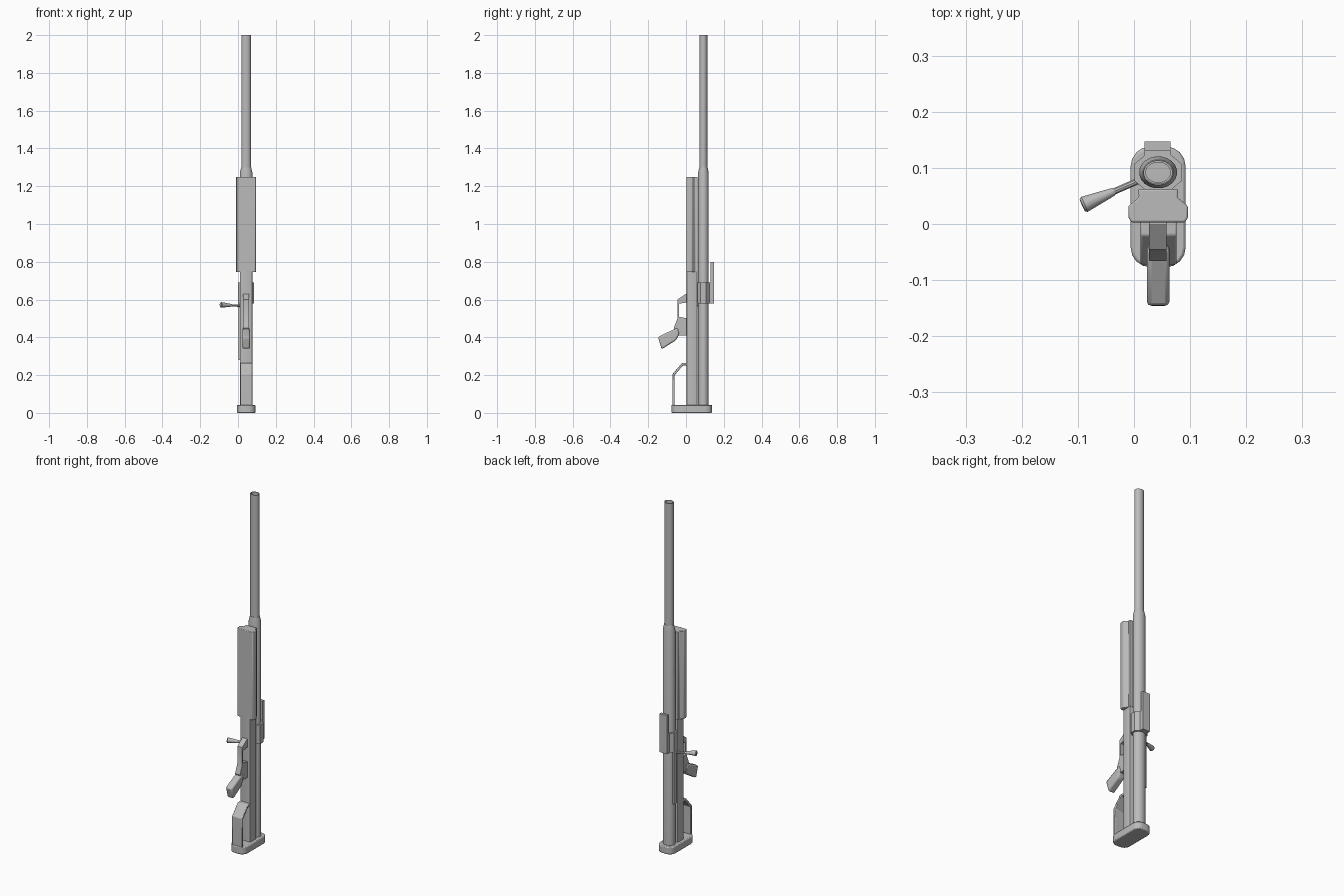
import bpy, bmesh, math
from mathutils import Vector

cube = bpy.data.objects.get("Cube")
if cube:
    bpy.data.objects.remove(cube, do_unlink=True)

GREY = (0.5, 0.5, 0.5, 1)
metal = bpy.data.materials.new("grey metal")
metal.use_nodes = True
metal.diffuse_color = GREY
metal.node_tree.nodes["Principled BSDF"].inputs["Base Color"].default_value = GREY

CX, CY = 0.043, 0.092          # barrel axis
parts = []


def finish(name, bm, bevel=0, segments=2):
    bmesh.ops.recalc_face_normals(bm, faces=bm.faces)
    mesh = bpy.data.meshes.new(name)
    bm.to_mesh(mesh)
    bm.free()
    mesh.materials.append(metal)
    obj = bpy.data.objects.new(name, mesh)
    bpy.context.collection.objects.link(obj)
    if bevel:
        mod = obj.modifiers.new("edges", "BEVEL")
        mod.width, mod.segments, mod.limit_method = bevel, segments, "ANGLE"
    parts.append(obj)
    return obj


def prism(name, outline, lo, hi, axis="x", bevel=0, segments=2):
    """Extrude a flat outline: (y, z) points along x, or (x, y) points along z."""
    bm = bmesh.new()
    place = (lambda a, b: (lo, a, b)) if axis == "x" else (lambda a, b: (a, b, lo))
    face = bm.faces.new([bm.verts.new(place(a, b)) for a, b in outline])
    new = bmesh.ops.extrude_face_region(bm, geom=[face])["geom"]
    step = Vector((hi - lo, 0, 0)) if axis == "x" else Vector((0, 0, hi - lo))
    bmesh.ops.translate(bm, vec=step, verts=[v for v in new if isinstance(v, bmesh.types.BMVert)])
    return finish(name, bm, bevel, segments)


def turned(name, rings, start, direction, sides=20, flat=1.0):
    """Loft (distance, radius) rings along a direction; flat squashes one width."""
    bm = bmesh.new()
    axis = Vector(direction).normalized()
    u = Vector((1, 0, 0)) if abs(axis.z) > 0.9 else axis.cross(Vector((0, 0, 1))).normalized()
    v = axis.cross(u)
    loops = []
    for dist, rad in rings:
        angles = [2 * math.pi * (i + 0.5) / sides for i in range(sides)]
        loops.append([bm.verts.new(Vector(start) + axis * dist + u * rad * math.cos(a)
                                   + v * rad * flat * math.sin(a)) for a in angles])
    for a, b in zip(loops, loops[1:]):
        for i in range(sides):
            j = (i + 1) % sides
            bm.faces.new((a[i], a[j], b[j], b[i]))
    bm.faces.new(loops[0])
    bm.faces.new(loops[-1])
    return finish(name, bm)


def rounded_rect(x0, x1, y0, y1, r, steps=4):
    points = []
    corners = [(x1 - r, y1 - r), (x0 + r, y1 - r), (x0 + r, y0 + r), (x1 - r, y0 + r)]
    for k, (x, y) in enumerate(corners):
        for s in range(steps + 1):
            a = math.pi / 2 * (k + s / steps)
            points.append((x + r * math.cos(a), y + r * math.sin(a)))
    return points


# Barrel with a shallow bore, and the thicker tube behind it
turned("barrel", [(1.25, 0.026), (2.0, 0.026), (2.0, 0.022), (1.97, 0.022)],
       (CX, CY, 0), (0, 0, 1), flat=0.82)
turned("receiver_tube", [(0.03, 0.034), (1.27, 0.034), (1.30, 0.027)],
       (CX, CY, 0), (0, 0, 1), flat=0.84)

# Collar around the tube
turned("tube_collar", [(0.58, 0.046), (0.69, 0.046)], (CX, CY, 0), (0, 0, 1), sides=8, flat=0.84)

# Sight mount standing off the back of the collar
prism("sight_mount", [(0.12, 0.58), (0.147, 0.58), (0.147, 0.80), (0.131, 0.80),
                      (0.131, 0.69), (0.12, 0.69)], 0.019, 0.065)

# Long lower frame and butt plate
prism("lower_frame", rounded_rect(0.010, 0.076, 0.003, 0.06, 0.006, 2), 0.03, 0.76, "z")
prism("butt_plate", rounded_rect(-0.006, 0.092, -0.077, 0.138, 0.035), 0, 0.043, "z",
      bevel=0.005)

# Handguard: wide front, waisted towards the barrel
half = [(0.036, 0.062), (0.034, 0.048), (0.053, 0.032), (0.053, 0.012), (0.048, 0.003)]
outline = [(CX + w, y) for w, y in half] + [(CX - w, y) for w, y in reversed(half)]
prism("handguard", outline, 0.745, 1.25, "z", bevel=0.003)

# Carrying loop on the butt
prism("butt_loop", [(0.01, 0.265), (-0.02, 0.265), (-0.072, 0.205), (-0.072, 0.03),
                    (-0.060, 0.03), (-0.060, 0.20), (-0.015, 0.252), (0.01, 0.252)],
      0.012, 0.076, bevel=0.003)

# Trigger guard and slanted pistol grip
prism("trigger_guard", [(0.01, 0.63), (0, 0.63), (-0.045, 0.60), (-0.045, 0.50), (-0.065, 0.45),
                        (-0.05, 0.41), (0.01, 0.41), (0.01, 0.50), (-0.036, 0.508),
                        (-0.036, 0.578), (0.01, 0.585)], 0.027, 0.058)
prism("pistol_grip", [(-0.045, 0.452), (-0.148, 0.402), (-0.129, 0.337), (-0.052, 0.385),
                      (-0.035, 0.42)], 0.023, 0.063, bevel=0.008)

# Bolt handle with a flared knob, and the bolt slot cover below it
BOLT = Vector((0.015, 0.08, 0.567))
OUT = Vector((-0.108, -0.047, 0.005))
turned("bolt_rod", [(0, 0.006), (0.07, 0.006)], BOLT, OUT, sides=10)
turned("bolt_knob", [(0.055, 0.007), (0.075, 0.010), (0.113, 0.015), (0.117, 0.012)],
       BOLT, OUT, sides=12)
prism("bolt_slot_cover", rounded_rect(0.002, 0.02, 0.078, 0.104, 0.004, 2), 0.28, 0.58, "z")

# Smooth round surfaces, keep hard edges
bpy.ops.object.select_all(action="DESELECT")
for obj in parts:
    obj.select_set(True)
bpy.context.view_layer.objects.active = parts[0]
bpy.ops.object.shade_smooth_by_angle(angle=math.radians(32))
